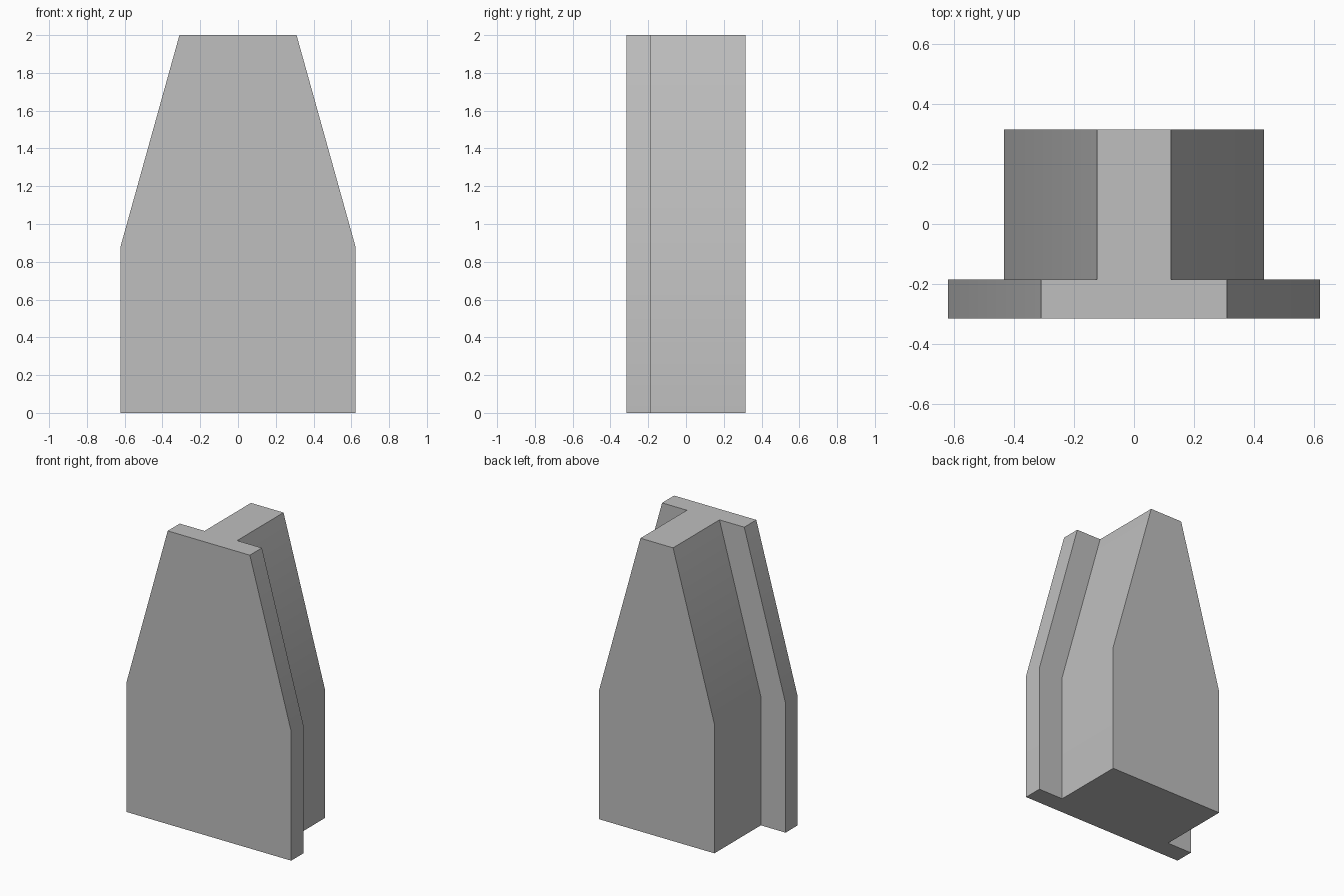
import bpy
import bmesh
import math

cube = bpy.data.objects.get("Cube")
if cube:
    bpy.data.objects.remove(cube, do_unlink=True)

# Main dimensions
PLATE_HALF, BODY_HALF = 0.622, 0.435
FRONT, STEP, BACK = -0.315, -0.185, 0.315
SHOULDER, TOP, TAPER = 0.88, 2.0, 0.312

grey = bpy.data.materials.new("plain_grey")
grey.use_nodes = True
colour = (0.52, 0.52, 0.52, 1)
grey.diffuse_color = colour
grey.node_tree.nodes["Principled BSDF"].inputs["Base Color"].default_value = colour

# T-shaped cross-section: wide front plate with a narrower body behind
right_half = [(PLATE_HALF, FRONT), (PLATE_HALF, STEP), (BODY_HALF, STEP), (BODY_HALF, BACK)]
outline = right_half + [(-x, y) for x, y in reversed(right_half)]


def section(bm, z, inset):
    """One ring of the outline, with both sides moved inwards."""
    return [bm.verts.new((x - math.copysign(inset, x), y, z)) for x, y in outline]


# Straight lower part, then sides leaning in towards the top
bm = bmesh.new()
rings = [section(bm, z, inset) for z, inset in ((0, 0), (SHOULDER, 0), (TOP, TAPER))]
for low, high in zip(rings, rings[1:]):
    for i in range(len(outline)):
        j = (i + 1) % len(outline)
        bm.faces.new((low[i], low[j], high[j], high[i]))
bm.faces.new(rings[0][::-1])
bm.faces.new(rings[-1])
bmesh.ops.recalc_face_normals(bm, faces=bm.faces)

mesh = bpy.data.meshes.new("tapered_block")
bm.to_mesh(mesh)
bm.free()
mesh.materials.append(grey)
block = bpy.data.objects.new("tapered_block", mesh)
bpy.context.collection.objects.link(block)

# Soft shoulders, sharp corners
bpy.ops.object.select_all(action='DESELECT')
block.select_set(True)
bpy.context.view_layer.objects.active = block
bpy.ops.object.shade_smooth_by_angle(angle=math.radians(30))
